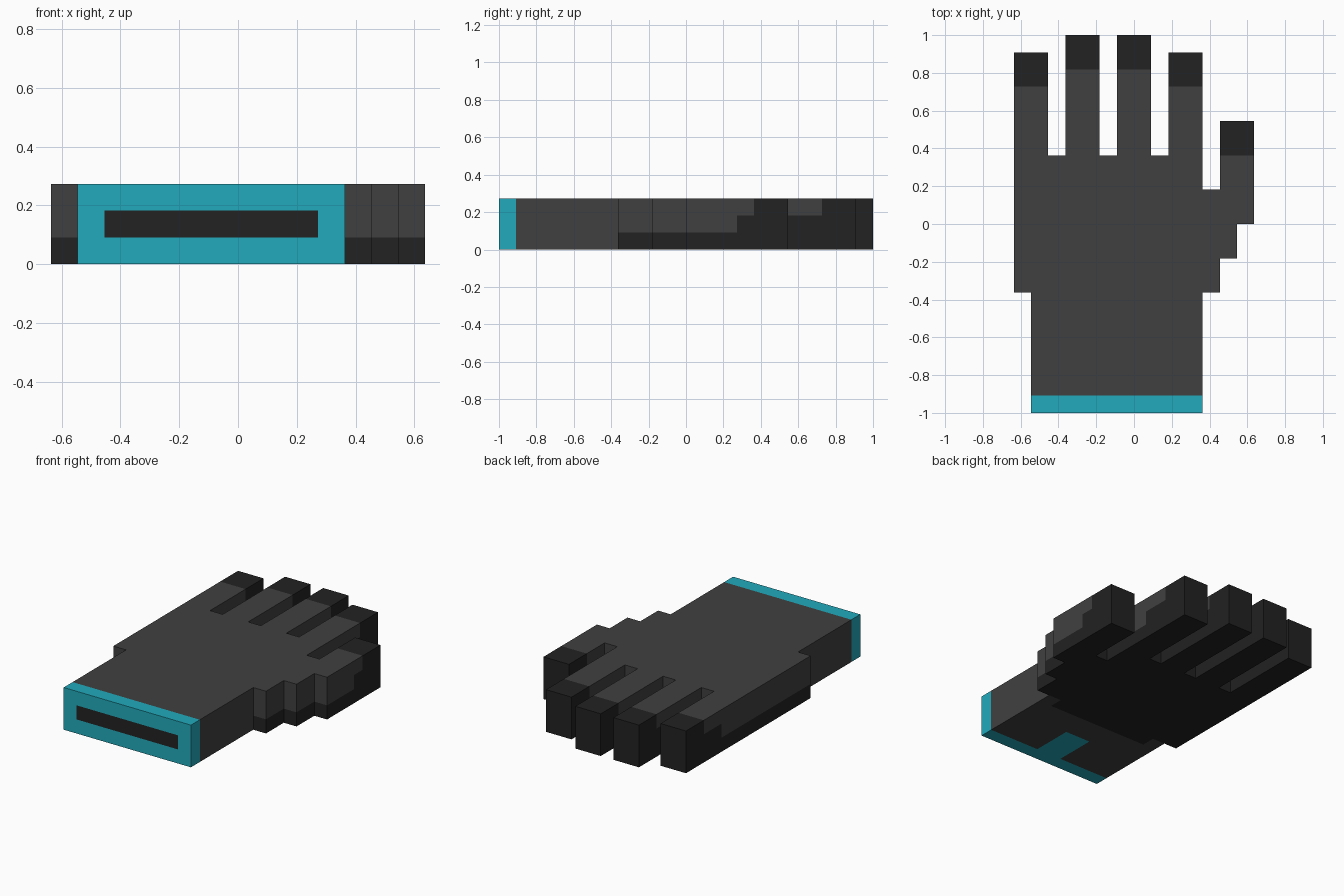
import bpy, bmesh
from mathutils import Vector

if "Cube" in bpy.data.objects:
    bpy.data.objects.remove(bpy.data.objects["Cube"])

U = 1 / 11          # one block
H = 3               # thickness in blocks


def material(name, rgb):
    m = bpy.data.materials.new(name)
    m.diffuse_color = (*rgb, 1)
    m.use_nodes = True
    m.node_tree.nodes["Principled BSDF"].inputs["Base Color"].default_value = m.diffuse_color
    return m


MATS = [material("charcoal_grey", (0.051, 0.051, 0.051)),
        material("near_black", (0.016, 0.016, 0.016)),
        material("teal", (0.016, 0.402, 0.503))]
GREY, DARK, TEAL = range(3)
DIRS = [Vector(d) for d in ((1, 0, 0), (-1, 0, 0), (0, 1, 0), (0, -1, 0), (0, 0, 1), (0, 0, -1))]


# Colour rules: block position and face direction -> material index
def palm_rule(x, y, z, d):
    return DARK if z < 1 else GREY


def digit_rule(tip, fade):
    def rule(x, y, z, d):
        dark = z < 1 or y >= tip - 2 or (z < 2 and y >= tip - fade)
        return DARK if dark else GREY
    return rule


def wrist_rule(x, y, z, d):
    if d.z < 0:
        if y >= -5 and -5 <= x < 3:
            return DARK             # palm padding edge
        if y < -7 and -2 <= x < 0:
            return TEAL             # strap tab under the wrist
    return GREY


def cuff_rule(x, y, z, d):
    return DARK if d.y < 0 and z == 1 and -5 <= x < 3 else TEAL


# Parts as plan rectangles (x0, x1, y0, y1) in blocks
parts = [
    ("cuff", [(-6, 4, -11, -10)], cuff_rule),
    ("wrist", [(-6, 4, -10, -4)], wrist_rule),
    ("palm", [(-7, 4, -4, 4), (4, 5, -4, 2), (5, 6, -2, 0)], palm_rule),
    ("thumb", [(5, 7, 0, 6)], digit_rule(6, 3)),
]
for i, tip in enumerate((10, 11, 11, 10)):
    x = -7 + 3 * i
    parts.append((f"finger_{i + 1}", [(x, x + 2, 4, tip)], digit_rule(tip, 4)))


def cells(rects):
    return {(x, y, z) for x0, x1, y0, y1 in rects
            for x in range(x0, x1) for y in range(y0, y1) for z in range(H)}


solid = set().union(*(cells(r) for _, r, _ in parts))


def build(name, rects, rule):
    """Make the outer skin of a part; faces touching other parts are left open."""
    bm = bmesh.new()
    for c in sorted(cells(rects)):
        mid = Vector(c) + Vector((0.5, 0.5, 0.5))
        for d in DIRS:
            if tuple(int(a + b) for a, b in zip(c, d)) in solid:
                continue
            u = Vector((d.y, d.z, d.x))
            v = d.cross(u)
            corners = [(mid + (d + u * a + v * b) / 2) * U
                       for a, b in ((-1, -1), (1, -1), (1, 1), (-1, 1))]
            f = bm.faces.new([bm.verts.new(p) for p in corners])
            f.material_index = rule(*c, d)
    bmesh.ops.remove_doubles(bm, verts=bm.verts, dist=1e-4)
    mesh = bpy.data.meshes.new(name)
    bm.to_mesh(mesh)
    bm.free()
    for m in MATS:
        mesh.materials.append(m)
    bpy.context.collection.objects.link(bpy.data.objects.new(name, mesh))


for part in parts:
    build(*part)
